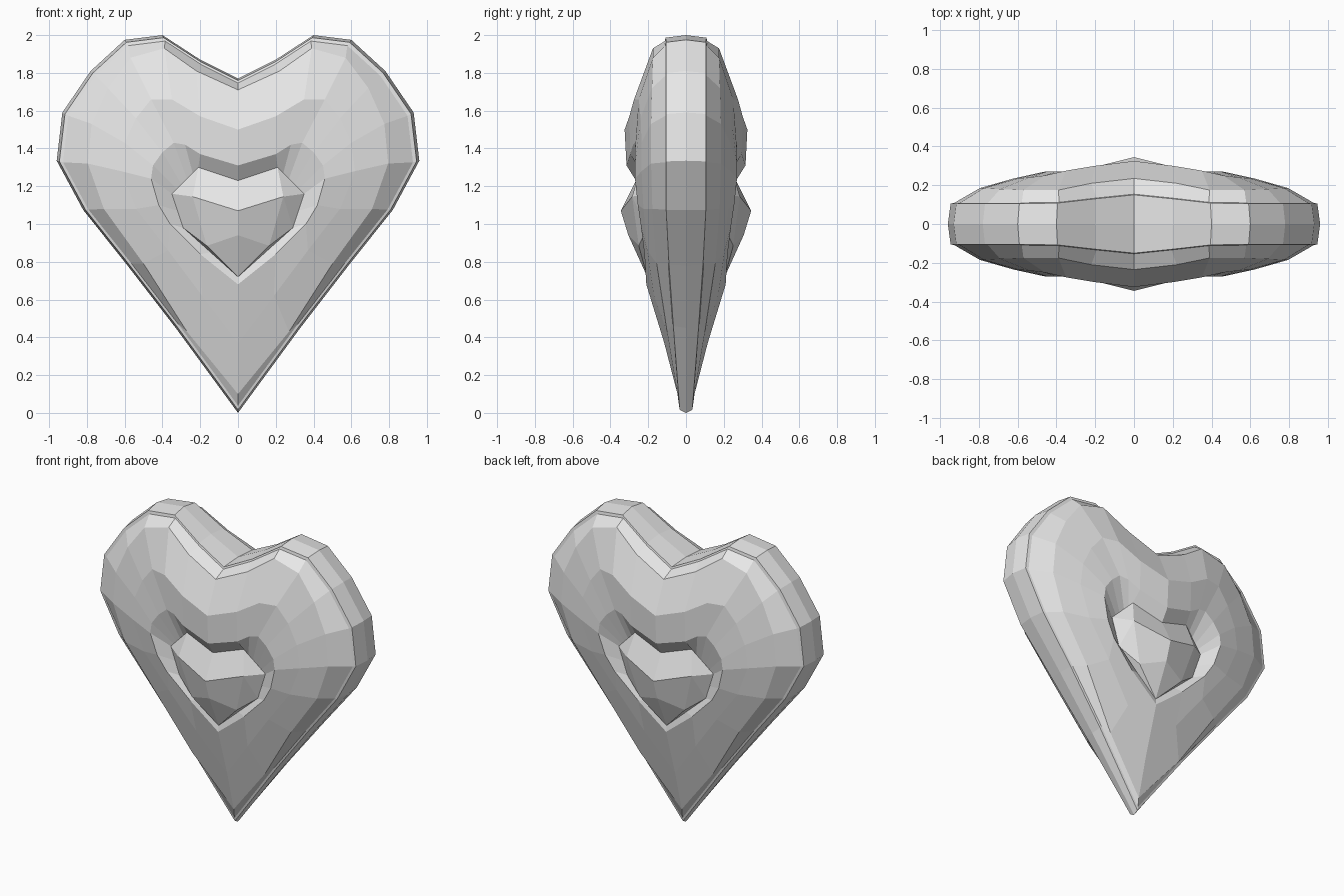
import bpy

stone = bpy.data.materials.new("pale grey")
stone.diffuse_color = (0.8, 0.8, 0.8, 1)


def quarter_part(name, verts, faces):
    """Front right quarter mirrored to the left and to the back."""
    mesh = bpy.data.meshes.new(name)
    mesh.from_pydata([(x, -d, z) for x, z, d in verts], [], faces)
    mesh.materials.append(stone)
    obj = bpy.data.objects.new(name, mesh)
    bpy.context.collection.objects.link(obj)
    mod = obj.modifiers.new("mirror", 'MIRROR')
    mod.use_axis = (True, True, False)
    mod.merge_threshold = 0.0005
    return obj


# Half outline of the heart, from the top notch round to the bottom tip
outline = [(0, 1.77), (.2, 1.87), (.4, 2.0), (.6, 1.975), (.78, 1.81), (.93, 1.59),
           (.96, 1.335), (.82, 1.075), (.585, .78), (.33, .45), (0, 0)]
rim_depth = [.15, .13, .108, .105, .105, .105, .105, .105, .09, .067, .033]


def inset(scale, extra):
    return [(x * scale, 1.1 + (z - 1.1) * scale, d + extra)
            for (x, z), d in zip(outline, rim_depth)]


# Rings from the rim inward: x, z, depth
rings = [
    [(x, z, 0) for x, z in outline],
    inset(.985, 0),
    inset(.965, .004),
    # outer shoulder
    [(0, 1.71, .235), (.22, 1.81, .21), (.39, 1.93, .175), (.57, 1.88, .175),
     (.69, 1.72, .18), (.775, 1.53, .185), (.795, 1.32, .185), (.71, 1.08, .178),
     (.5, .79, .155), (.27, .43, .1), (0, .1, .045)],
    # bulging ridge
    [(0, 1.5, .325), (.2, 1.57, .3), (.35, 1.66, .275), (.46, 1.66, .25),
     (.54, 1.56, .24), (.6, 1.43, .235), (.62, 1.28, .235), (.54, 1.08, .225),
     (.37, .86, .205), (.19, .62, .17), (0, .37, .115)],
    # lip of the recess
    [(0, 1.31, .315), (.2, 1.37, .295), (.28, 1.42, .28), (.34, 1.43, .27),
     (.4, 1.38, .27), (.45, 1.31, .27), (.46, 1.24, .27), (.42, 1.1, .255),
     (.36, 1.0, .24), (.2, .84, .22), (0, .68, .21)],
    # foot of the recess
    [(0, 1.23, .265), (.21, 1.3, .24), (.24, 1.27, .234), (.27, 1.24, .227),
     (.3, 1.21, .22), (.325, 1.185, .215), (.35, 1.16, .21), (.32, 1.07, .207),
     (.29, .98, .205), (.145, .85, .205), (0, .72, .205)],
]
n = len(outline)
body_faces = [(k * n + i, k * n + n + i, k * n + n + i + 1, k * n + i + 1)
              for k in range(len(rings) - 1) for i in range(n - 1)]
quarter_part("heart_body", [p for r in rings for p in r], body_faces)

# Faceted stone in the recess, sharing the foot of the recess
foot = rings[-1]
gem = [foot[0], foot[1], foot[6], foot[8], foot[10],
       (0, 1.07, .345), (.24, 1.145, .285), (0, .94, .305), (.165, .885, .25)]
gem_faces = [(0, 5, 6, 1), (1, 6, 2), (2, 6, 3), (6, 5, 7, 8), (6, 8, 3), (8, 7, 4), (3, 8, 4)]
quarter_part("heart_gem", gem, gem_faces)
